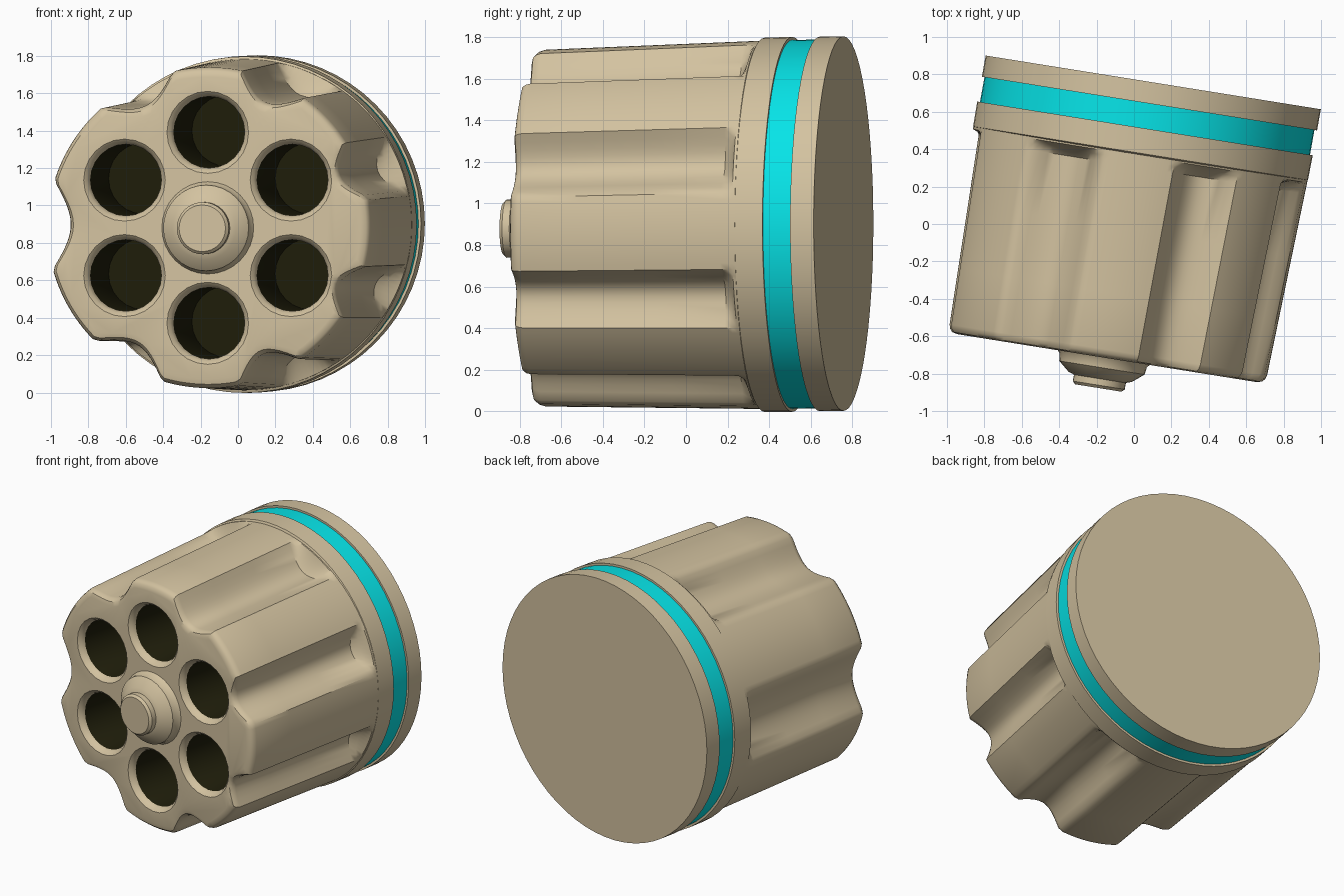
import bpy, bmesh, math
from mathutils import Matrix, Vector

if "Cube" in bpy.data.objects:
    bpy.data.objects.remove(bpy.data.objects["Cube"])

# Slightly skewed axis frame: local z runs from the rear face to the nose, y is up
rim, axis = math.radians(9.1), math.radians(10.2)
ex = Vector((math.cos(rim), -math.sin(rim), 0)) * 1.005
ey = Vector((0, 0, 1)) * 0.997
ez = Vector((-math.sin(axis), -math.cos(axis), -0.015))
FRAME = Matrix.Translation((0.103, 0.757, 0.903)) @ Matrix((ex, ey, ez)).transposed().to_4x4()


def material(name, rgb):
    m = bpy.data.materials.new(name)
    m.diffuse_color = (*rgb, 1)
    m.use_nodes = True
    m.node_tree.nodes["Principled BSDF"].inputs["Base Color"].default_value = m.diffuse_color
    return m


TAN = material("tan", (0.65, 0.54, 0.35))
TEAL = material("teal", (0.002, 0.80, 0.83))
DARK = material("dark_olive", (0.013, 0.012, 0.003))


def loft(name, rings, mats):
    """Skin a list of equal-length point rings and cap both ends."""
    bm = bmesh.new()
    loops = [[bm.verts.new(p) for p in ring] for ring in rings]
    n = len(loops[0])
    for lo, hi in zip(loops, loops[1:]):
        for i in range(n):
            j = (i + 1) % n
            bm.faces.new((lo[i], lo[j], hi[j], hi[i]))
    bm.faces.new(loops[0][::-1])
    bm.faces.new(loops[-1])
    bmesh.ops.recalc_face_normals(bm, faces=bm.faces)
    me = bpy.data.meshes.new(name)
    bm.to_mesh(me)
    bm.free()
    ob = bpy.data.objects.new(name, me)
    bpy.context.collection.objects.link(ob)
    for m in mats:
        me.materials.append(m)
    return ob


def circle(r, z, n, cx=0, cy=0):
    return [(cx + r * math.cos(2 * math.pi * i / n), cy + r * math.sin(2 * math.pi * i / n), z) for i in range(n)]


def lathe(name, profile, mats, n=64, c=(0, 0)):
    return loft(name, [circle(r, z, n, *c) for r, z in profile], mats)


def finish(ob, deg=35):
    """Place in the skewed frame and shade."""
    ob.data.transform(FRAME)
    bpy.ops.object.select_all(action='DESELECT')
    ob.select_set(True)
    bpy.context.view_layer.objects.active = ob
    bpy.ops.object.shade_smooth_by_angle(angle=math.radians(deg))


# Flutes: angle, half width (degrees), depth
FLUTES = [(179, 16, .125), (117, 14, .125), (-121, 14, .125), (66, 12, .125),
          (-67, 11.5, .125), (21.5, 10.5, .11), (-24, 10, .11)]


def body_ring(z, inset, cut, n=180):
    pts = []
    for i in range(n):
        deg = 360 * i / n
        r = 0.864 + 0.029 * (1.5 - z) / 1.1
        for c, w, d in FLUTES:
            t = abs((deg - c + 180) % 360 - 180) / w
            if t < 1:
                r -= cut * d * (1 - t * t)
        r -= inset
        x = r * math.cos(math.radians(deg)) * 1.008
        pts.append((x, r * math.sin(math.radians(deg)) * .994, z))
    return pts


# Fluted body with rounded front edge
body = loft("fluted_body", [body_ring(*s) for s in (
    (.36, 0, 0), (.40, 0, 0), (.425, 0, .6), (.46, 0, 1), (.8, 0, 1), (1.15, 0, 1),
    (1.45, 0, 1), (1.472, .006, 1), (1.488, .02, 1), (1.495, .05, 1))], [TAN, DARK])

# Six chambers with chamfered mouths
centres = [(0.518 * math.cos(math.radians(k)), 0.512 * math.sin(math.radians(k))) for k in range(30, 390, 60)]
for c in centres:
    cutter = lathe("chamber_cutter", [(.192, .9), (.192, 1.455), (.203, 1.48), (.22, 1.495), (.235, 1.51)],
                   [TAN], 24, c)
    cutter.hide_render = True
    mod = body.modifiers.new("chamber", 'BOOLEAN')
    mod.operation = 'DIFFERENCE'
    mod.solver = 'EXACT'
    mod.object = cutter
    bpy.context.view_layer.objects.active = body
    bpy.ops.object.modifier_apply(modifier=mod.name)
    bpy.data.objects.remove(cutter, do_unlink=True)
for p in body.data.polygons:
    near = min(math.hypot(p.center.x - x, p.center.y - y) for x, y in centres)
    p.material_index = 1 if near < .1945 and .85 < p.center.z < 1.46 else 0
finish(body)

# Rear collar, teal band and back plate
finish(lathe("rear_collar", [(.904, .25), (.902, .385), (.885, .395)], [TAN]))
finish(lathe("teal_band", [(.889, .10), (.889, .26)], [TEAL]))
finish(lathe("back_plate", [(.903, 0), (.903, .115)], [TAN]))

# Stepped centre pin
finish(lathe("centre_pin", [(.26, 1.48), (.235, 1.51), (.23, 1.55), (.17, 1.60), (.14, 1.61),
                            (.14, 1.645), (.125, 1.66)], [TAN], 32))
